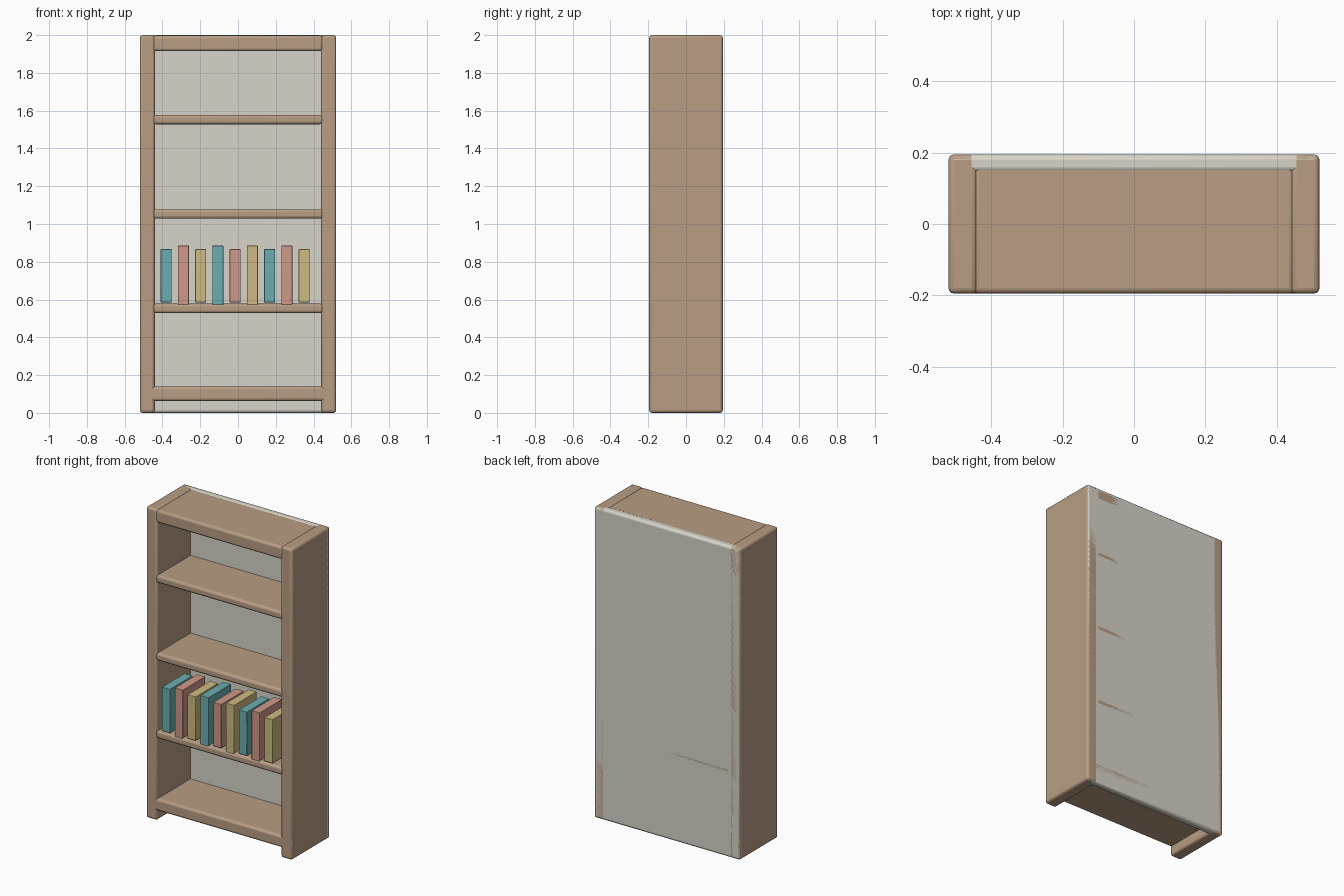
import bpy

if "Cube" in bpy.data.objects:
    bpy.data.objects.remove(bpy.data.objects["Cube"])


def material(name, rgb):
    m = bpy.data.materials.new(name)
    m.diffuse_color = (*rgb, 1)
    m.use_nodes = True
    m.node_tree.nodes["Principled BSDF"].inputs["Base Color"].default_value = m.diffuse_color
    return m


WOOD = material("wood", (0.48, 0.34, 0.23))
PANEL = material("pale_panel", (0.68, 0.66, 0.58))
COVERS = [material("teal_cover", (0.15, 0.42, 0.44)),
          material("pink_cover", (0.62, 0.32, 0.25)),
          material("yellow_cover", (0.62, 0.50, 0.22))]


def box(name, x, y, z, mat, bevel=0.0):
    """Box from (min, max) ranges, with an optional rounded bevel."""
    bpy.ops.mesh.primitive_cube_add(
        size=1, location=[(a + b) / 2 for a, b in (x, y, z)])
    ob = bpy.context.object
    ob.name = name
    ob.scale = [b - a for a, b in (x, y, z)]
    bpy.ops.object.transform_apply(location=False, rotation=False, scale=True)
    ob.data.materials.append(mat)
    if bevel:
        mod = ob.modifiers.new("rounded_edges", 'BEVEL')
        mod.width = bevel
        mod.segments = 3
        bpy.ops.object.shade_smooth_by_angle()
    return ob


DEPTH = (-0.195, 0.195)

# Uprights and back panel
box("left_side", (-0.52, -0.44), DEPTH, (0, 2), WOOD, 0.015)
box("right_side", (0.44, 0.52), DEPTH, (0, 2), WOOD, 0.015)
box("back_panel", (-0.52, 0.52), (0.145, 0.195), (0, 2), PANEL, 0.015)

# Top, bottom and shelves
box("top_board", (-0.45, 0.45), DEPTH, (1.915, 1.997), WOOD, 0.015)
box("bottom_board", (-0.52, 0.52), DEPTH, (0.063, 0.14), WOOD, 0.015)
for i, z in enumerate((0.553, 1.053, 1.553)):
    box(f"shelf_{i + 1}", (-0.45, 0.45), DEPTH, (z - 0.025, z + 0.025), WOOD, 0.015)

# Row of books, alternating short and tall
for i in range(9):
    x = -0.38 + 0.0912 * i
    h = 0.16 if i % 2 else 0.141
    box(f"book_{i + 1}", (x - 0.029, x + 0.029), (-0.19, 0.04),
        (0.726 - h, 0.726 + h), COVERS[i % 3], 0.003)
